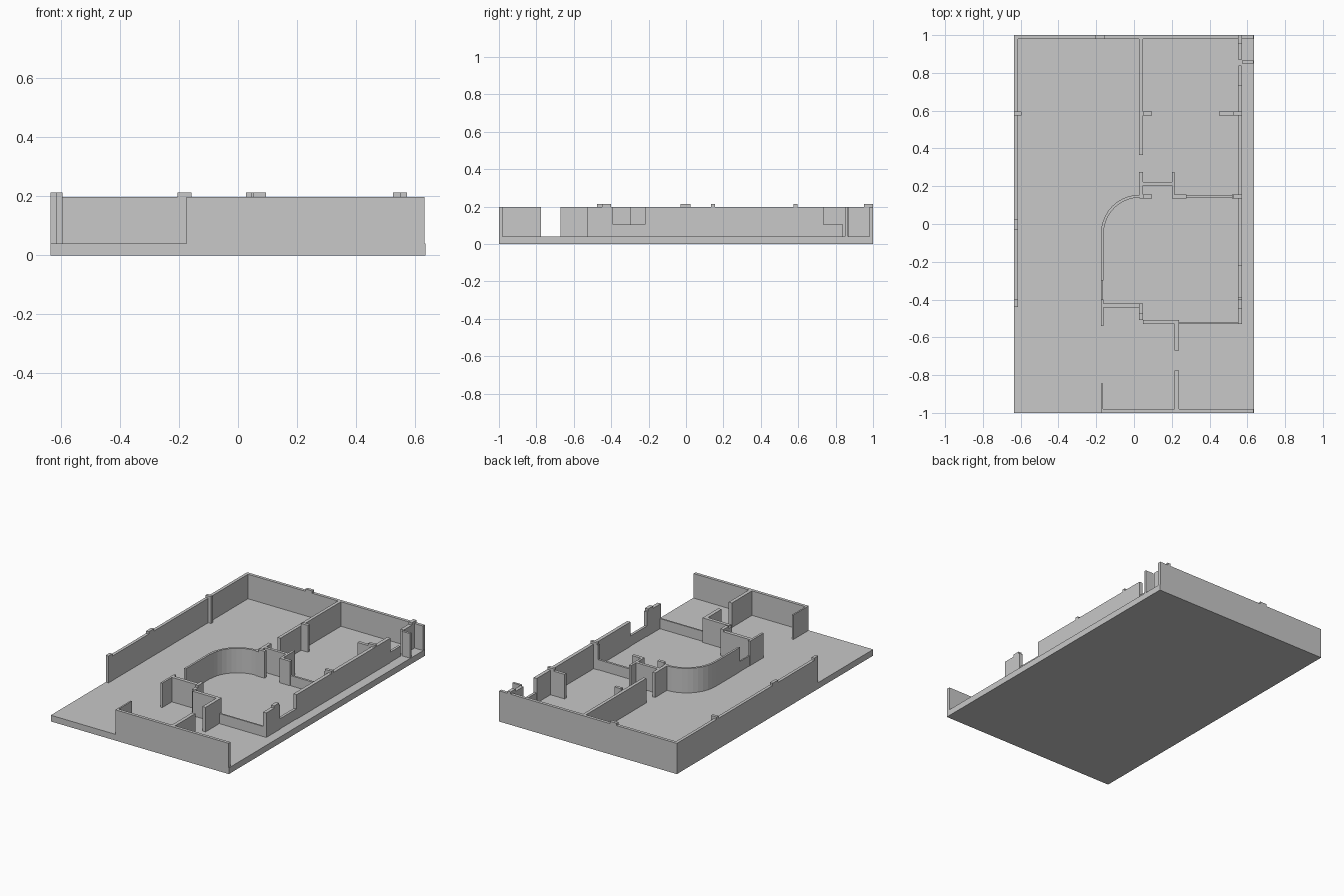
import bpy, bmesh, math

if "Cube" in bpy.data.objects:
    bpy.data.objects.remove(bpy.data.objects["Cube"])

FLOOR, SILL, TOP, CAP = 0.04, 0.105, 0.198, 0.213

grey = bpy.data.materials.new("plaster_grey")
grey.diffuse_color = (0.58, 0.58, 0.58, 1)
grey.use_nodes = True
grey.node_tree.nodes["Principled BSDF"].inputs["Base Color"].default_value = grey.diffuse_color


def finish(name, bm):
    bmesh.ops.recalc_face_normals(bm, faces=bm.faces)
    mesh = bpy.data.meshes.new(name)
    bm.to_mesh(mesh)
    bm.free()
    mesh.materials.append(grey)
    obj = bpy.data.objects.new(name, mesh)
    bpy.context.collection.objects.link(obj)


def box(name, x0, x1, y0, y1, z1=TOP, z0=FLOOR):
    bm = bmesh.new()
    bmesh.ops.create_cube(bm, size=1)
    for v in bm.verts:
        v.co.x = x1 if v.co.x > 0 else x0
        v.co.y = y1 if v.co.y > 0 else y0
        v.co.z = z1 if v.co.z > 0 else z0
    finish(name, bm)


def curved_wall(name, cx, cy, r_in, r_out, steps):
    bm = bmesh.new()
    rings = []
    for i in range(steps + 1):
        a = math.radians(180 - 90 * i / steps)
        rings.append([bm.verts.new((cx + r * math.cos(a), cy + r * math.sin(a), z))
                      for r, z in ((r_in, FLOOR), (r_out, FLOOR), (r_out, TOP), (r_in, TOP))])
    for a, b in zip(rings, rings[1:]):
        for k in range(4):
            bm.faces.new((a[k], a[(k + 1) % 4], b[(k + 1) % 4], b[k]))
    bm.faces.new(rings[0])
    bm.faces.new(rings[-1])
    finish(name, bm)


# Floor slab
box("floor_slab", -0.635, 0.635, -1, 1, FLOOR, 0)

# Outer walls
box("left_wall", -0.635, -0.615, -0.44, 0.98)
box("back_wall", -0.635, 0.632, 0.98, 1)
box("front_wall", -0.175, 0.632, -1, -0.98)
box("front_wall_return", -0.175, -0.165, -0.98, -0.845)
box("front_divider", 0.215, 0.238, -0.98, -0.775)

# Right house wall with two window sills
box("right_wall_front", 0.55, 0.573, -0.53, -0.39)
box("right_sill_front", 0.553, 0.57, -0.39, -0.22, SILL)
box("right_wall_middle", 0.55, 0.573, -0.22, 0.735)
box("right_sill_back", 0.553, 0.57, 0.735, 0.84, SILL)
box("right_wall_back", 0.55, 0.573, 0.87, 0.98)
box("right_side_stub", 0.573, 0.632, 0.85, 0.865)

# Back rooms
box("back_divider", 0.027, 0.048, 0.365, 0.98)
box("divider_stub", 0.048, 0.095, 0.575, 0.595, CAP)
box("right_stub", 0.45, 0.55, 0.575, 0.595)

# Middle partitions
box("closet_left", 0.027, 0.048, 0.155, 0.275)
box("closet_back", 0.048, 0.2, 0.203, 0.222)
box("closet_right", 0.2, 0.215, 0.135, 0.275)
box("middle_wall", 0.215, 0.277, 0.135, 0.155)
box("middle_sill", 0.277, 0.52, 0.138, 0.152, SILL)
box("middle_wall_end", 0.52, 0.55, 0.135, 0.155)

# Curved room
curved_wall("curved_wall", 0.03, -0.05, 0.19, 0.205, 10)
box("curve_end_stub", 0.03, 0.095, 0.135, 0.155)
box("curve_side_wall", -0.175, -0.162, -0.3, -0.05)
box("curve_side_sill", -0.173, -0.164, -0.4, -0.3, SILL)
box("curve_side_end", -0.175, -0.162, -0.54, -0.4)

# Front rooms
box("hall_wall", -0.162, 0.048, -0.443, -0.42)
box("hall_return", 0.027, 0.048, -0.508, -0.443)
box("entry_wall", 0.048, 0.238, -0.53, -0.508)
box("entry_return", 0.215, 0.238, -0.67, -0.53)
box("front_room_sill", 0.238, 0.55, -0.53, -0.52, SILL)

# Raised caps on wall tops
for n, x0, x1, y0, y1 in (
        ("left_front", -0.635, -0.615, -0.44, -0.4),
        ("left_middle", -0.635, -0.615, -0.03, 0.025),
        ("back", -0.205, -0.157, 0.98, 1),
        ("hall", 0.027, 0.048, -0.475, -0.42),
        ("right_front", 0.55, 0.573, -0.45, -0.4),
        ("curve_end", 0.05, 0.095, 0.135, 0.155),
        ("middle", 0.525, 0.573, 0.135, 0.155),
        ("right_stub", 0.525, 0.573, 0.575, 0.595),
        ("right_back", 0.55, 0.573, 0.953, 1)):
    box(n + "_cap", x0, x1, y0, y1, CAP, TOP)
box("left_post", -0.615, -0.595, 0.575, 0.595, CAP)
box("left_post_cap", -0.635, -0.615, 0.575, 0.595, CAP, TOP)
